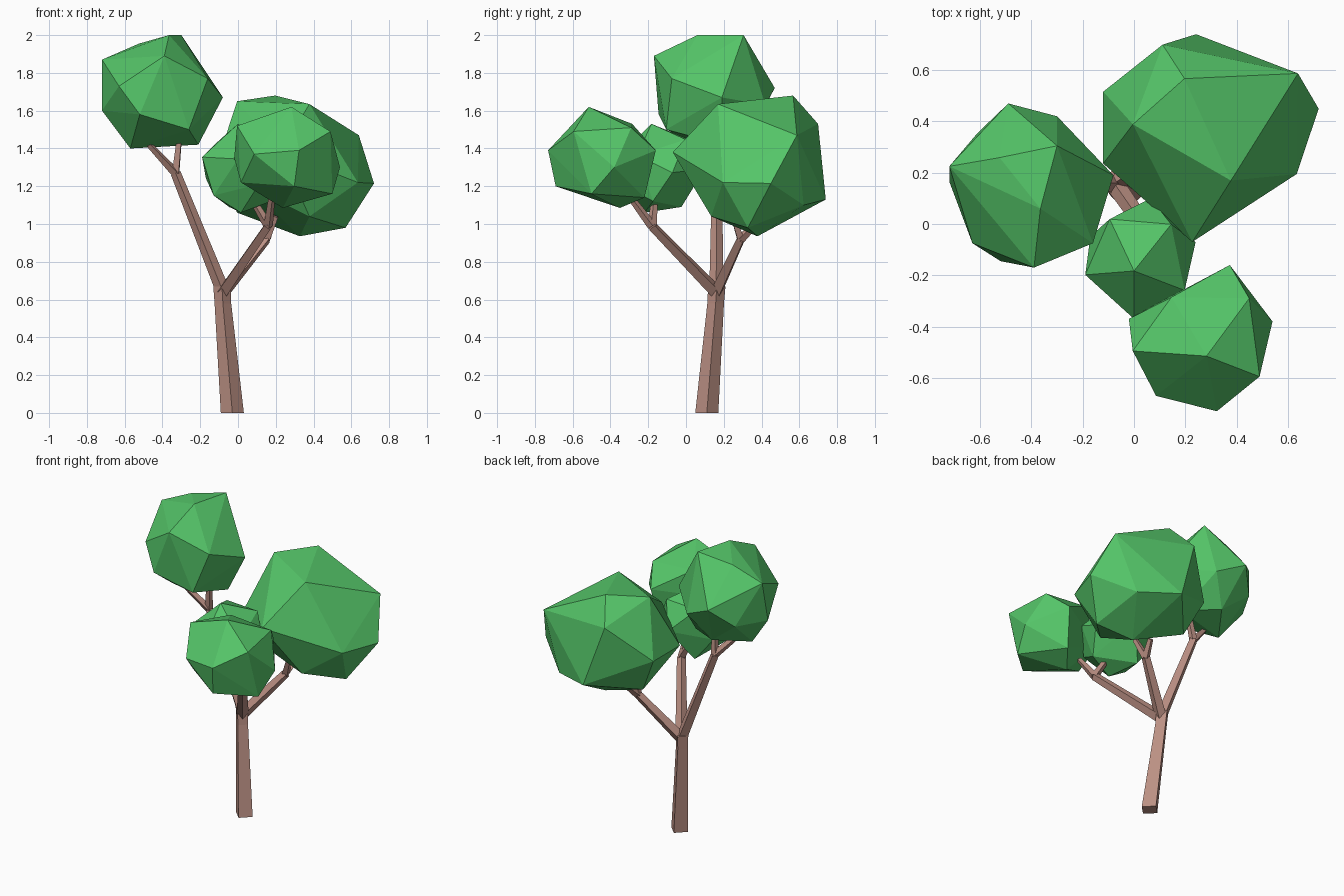
import bpy, bmesh, math
from mathutils import Vector as V


def material(name, rgb):
    m = bpy.data.materials.new(name)
    m.diffuse_color = (*rgb, 1)
    return m


BARK = material("bark", (0.50, 0.28, 0.23))
LEAF = material("leaf", (0.09, 0.56, 0.14))


def hull(name, points, mat):
    """Flat-shaded convex solid around the points."""
    bm = bmesh.new()
    for p in points:
        bm.verts.new(p)
    bmesh.ops.convex_hull(bm, input=bm.verts)
    bmesh.ops.delete(bm, geom=[v for v in bm.verts if not v.link_faces], context='VERTS')
    bmesh.ops.dissolve_limit(bm, angle_limit=math.radians(1), verts=bm.verts, edges=bm.edges)
    bmesh.ops.recalc_face_normals(bm, faces=bm.faces)
    me = bpy.data.meshes.new(name)
    bm.to_mesh(me)
    bm.free()
    me.materials.append(mat)
    ob = bpy.data.objects.new(name, me)
    bpy.context.collection.objects.link(ob)
    return ob


def limb(name, a, b, ra, rb, axis=None, turn=0.0):
    """Four-sided tapering limb from a to b."""
    a, b = V(a), V(b)
    q = (V(axis) if axis else b - a).to_track_quat('Z', 'Y')
    angles = [turn + i * math.pi / 2 for i in range(4)]
    ring = [q @ V((math.cos(t), math.sin(t), 0)) for t in angles]
    hull(name, [a + d * ra for d in ring] + [b + d * rb for d in ring], BARK)


def foliage(name, lo, hi, corners, n=20, gap=0.6):
    """Faceted clump: set corners, gaps filled by sphere points, fitted to bounds."""
    lo, hi = V(lo), V(hi)
    mid, half = (lo + hi) / 2, (hi - lo) / 2
    pts = [V(c) for c in corners]
    fixed = [V([(p[k] - mid[k]) / half[k] for k in range(3)]) for p in pts]
    for i in range(n):
        z = 1 - (2 * i + 1) / n
        r, t = math.sqrt(1 - z * z), i * 2.39996
        d = V((r * math.cos(t), r * math.sin(t), z))
        if all(d.angle(f) > gap for f in fixed):
            pts.append(mid + d * half)
    mn = [min(p[k] for p in pts) for k in range(3)]
    mx = [max(p[k] for p in pts) for k in range(3)]
    pts = [V([lo[k] + (p[k] - mn[k]) / (mx[k] - mn[k]) * (hi[k] - lo[k]) for k in range(3)])
           for p in pts]
    hull(name, pts, LEAF)


# Trunk
limb("trunk", (-0.03, 0.11, 0), (-0.08, 0.157, 0.58), 0.061, 0.044, axis=(0, 0, 1))
limb("trunk_top", (-0.08, 0.157, 0.58), (-0.085, 0.163, 0.67), 0.044, 0.046, axis=(0, 0, 1))

# Three main branches, each with two twigs
start = (-0.078, 0.16, 0.64)
branches = {
    "left": ((-0.33, 0.165, 1.27), [(-0.47, 0.1, 1.42), (-0.31, 0.14, 1.46)]),
    "front": ((0.16, -0.18, 0.99), [(0.18, -0.30, 1.15), (0.07, -0.165, 1.14)]),
    "back": ((0.15, 0.29, 0.92), [(0.2, 0.25, 1.04), (0.18, 0.37, 1.0)]),
}
for side, (fork, tips) in branches.items():
    limb(side + "_branch", start, fork, 0.037, 0.027)
    for i, tip in enumerate(tips):
        limb(f"{side}_twig_{i + 1}", fork, tip, 0.025, 0.017)

# Foliage clumps
foliage("upper_left_foliage", (-0.72, -0.17, 1.40), (-0.08, 0.47, 2.0), [
    (-0.365, 0.065, 2.0), (-0.3, 0.31, 2.0), (-0.39, -0.165, 1.89), (-0.63, -0.07, 1.73),
    (-0.72, 0.23, 1.87), (-0.72, 0.17, 1.6), (-0.08, 0.195, 1.67), (-0.16, -0.07, 1.77),
    (-0.49, 0.475, 1.72), (-0.52, -0.14, 1.58), (-0.57, 0.12, 1.4), (-0.21, 0.2, 1.42),
    (-0.3, 0.425, 1.63), (-0.61, 0.36, 1.6), (-0.26, -0.1, 1.5), (-0.42, 0.33, 1.45)])
foliage("large_back_foliage", (-0.12, -0.07, 0.935), (0.72, 0.74, 1.68), [
    (0.2, 0.565, 1.68), (0.38, 0.175, 1.635), (0, 0.39, 1.65), (0.64, 0.585, 1.47),
    (0.72, 0.45, 1.215), (0.635, 0.2, 1.22), (0.245, 0.735, 1.13), (0.23, -0.06, 1.38),
    (0.33, 0.38, 0.935), (0.115, 0.695, 1.53), (-0.115, 0.515, 1.3), (-0.115, 0.24, 1.3),
    (0.57, 0.33, 0.98), (0.38, 0.14, 1.04), (0.0, 0.46, 1.06), (0.06, 0.1, 1.2),
    (0.5, 0.62, 1.1)], n=0)
foliage("front_foliage", (-0.02, -0.73, 1.085), (0.54, -0.16, 1.62), [
    (0.285, -0.515, 1.62), (0.375, -0.16, 1.39), (0.15, -0.285, 1.53), (0.325, -0.73, 1.39),
    (0.49, -0.595, 1.49), (-0.015, -0.37, 1.35), (0, -0.495, 1.52), (0.54, -0.38, 1.3),
    (0.24, -0.35, 1.085), (0.09, -0.67, 1.37), (0.3, -0.69, 1.2), (0.5, -0.5, 1.16),
    (0.34, -0.22, 1.14), (0.02, -0.5, 1.22), (0.45, -0.29, 1.51)], n=0)
foliage("small_middle_foliage", (-0.19, -0.37, 1.06), (0.24, 0.10, 1.53), [
    (0, -0.18, 1.53), (-0.095, 0.02, 1.45), (0.145, 0, 1.45), (-0.19, -0.195, 1.36),
    (0, -0.365, 1.35), (0.065, 0.1, 1.3), (0.24, -0.07, 1.28)], n=16)
